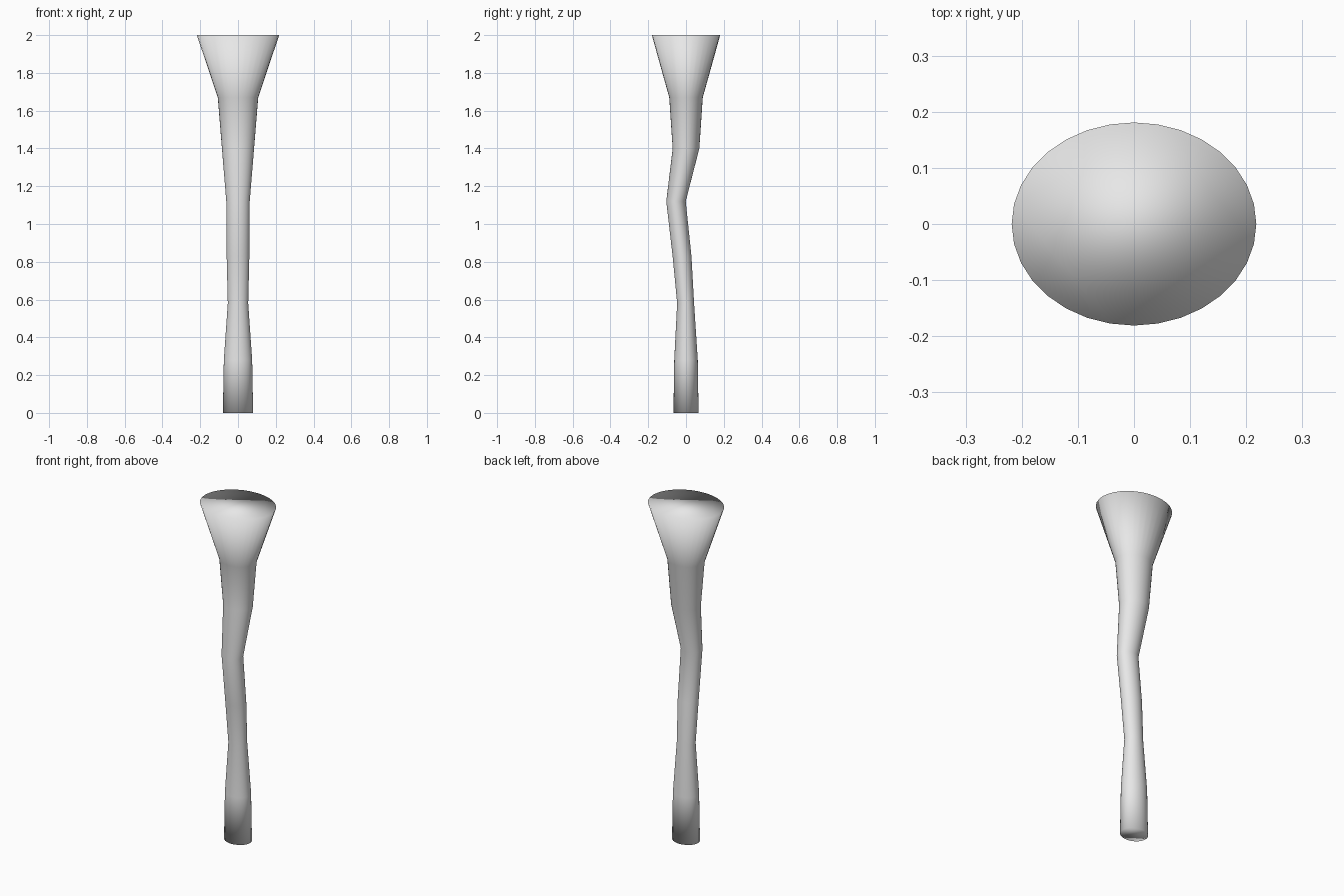
import bpy, bmesh
from math import cos, sin, tau

default = bpy.data.objects.get("Cube")
if default:
    bpy.data.objects.remove(default, do_unlink=True)

SIDES = 32
ASPECT = 0.83  # depth of the oval section relative to its width

# Oval sections along the stem: height, y offset, half width
SECTIONS = [
    (0.0, 0.0, 0.08),
    (0.28, 0.0, 0.075),
    (0.58, -0.002, 0.054),
    (0.83, -0.021, 0.06),
    (1.12, -0.053, 0.062),
    (1.40, 0.0, 0.085),
    (1.67, 0.0, 0.107),
    (2.0, 0.0, 0.218),
]

# Plain grey material
grey = bpy.data.materials.new("light grey")
grey.use_nodes = True
color = (0.8, 0.8, 0.8, 1)
grey.diffuse_color = color
grey.node_tree.nodes["Principled BSDF"].inputs["Base Color"].default_value = color

# Bent stem with a flared top, lofted through the sections
bm = bmesh.new()
rings = []
for z, y, r in SECTIONS:
    angles = [tau * i / SIDES for i in range(SIDES)]
    rings.append([bm.verts.new((r * cos(a), y + r * ASPECT * sin(a), z)) for a in angles])
for low, high in zip(rings, rings[1:]):
    for i in range(SIDES):
        j = (i + 1) % SIDES
        bm.faces.new((low[i], low[j], high[j], high[i]))

# Flat ends, blended softly into the sides
bm.faces.new(rings[0][::-1])
bm.faces.new(rings[-1])
for face in bm.faces:
    face.smooth = True

mesh = bpy.data.meshes.new("flared_stem")
bm.to_mesh(mesh)
bm.free()
mesh.materials.append(grey)
stem = bpy.data.objects.new("flared_stem", mesh)
bpy.context.collection.objects.link(stem)
